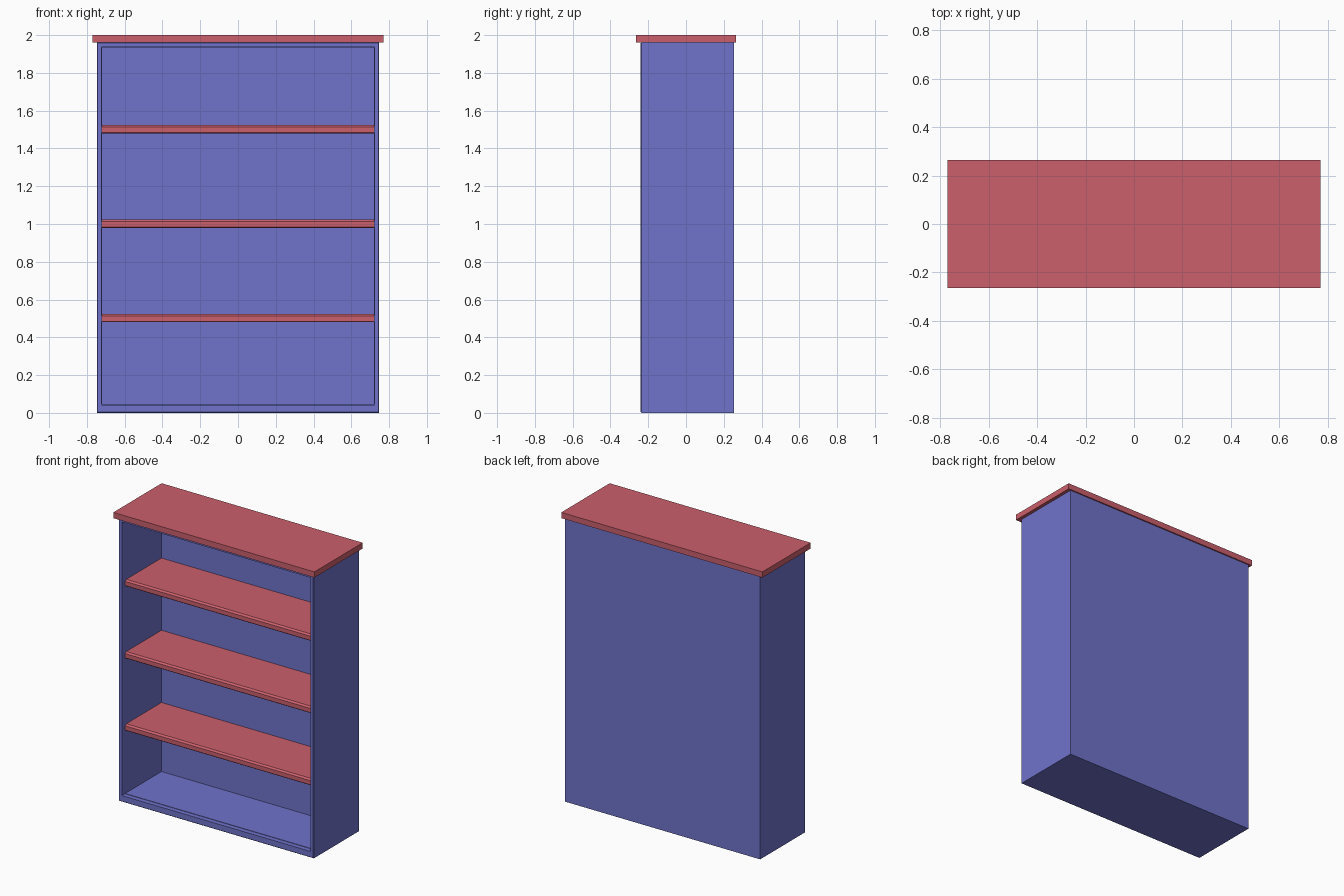
import bpy
import bmesh

default = bpy.data.objects.get("Cube")
if default:
    bpy.data.objects.remove(default, do_unlink=True)


def make_material(name, rgb):
    mat = bpy.data.materials.new(name)
    mat.use_nodes = True
    color = (*rgb, 1.0)
    mat.diffuse_color = color
    mat.node_tree.nodes["Principled BSDF"].inputs["Base Color"].default_value = color
    return mat


blue = make_material("painted blue", (0.16, 0.17, 0.60))
red = make_material("painted red", (0.60, 0.115, 0.15))


def add_mesh(name, bm, mat):
    bmesh.ops.recalc_face_normals(bm, faces=bm.faces)
    mesh = bpy.data.meshes.new(name)
    bm.to_mesh(mesh)
    bm.free()
    mesh.materials.append(mat)
    obj = bpy.data.objects.new(name, mesh)
    bpy.context.collection.objects.link(obj)
    return obj


def loft(name, rings, mat):
    """Join rectangles (half width, bottom, top, y) into one closed shell."""
    bm = bmesh.new()
    loops = [[bm.verts.new(p) for p in ((-w, y, lo), (w, y, lo), (w, y, hi), (-w, y, hi))]
             for w, lo, hi, y in rings]
    for a, b in zip(loops, loops[1:]):
        for i in range(4):
            j = (i + 1) % 4
            bm.faces.new((a[i], a[j], b[j], b[i]))
    bm.faces.new(loops[0])
    bm.faces.new(loops[-1])
    return add_mesh(name, bm, mat)


def extrude_profile(name, profile, half_width, mat):
    """Sweep a side profile of (y, z) points along x."""
    bm = bmesh.new()
    face = bm.faces.new([bm.verts.new((-half_width, y, z)) for y, z in profile])
    swept = bmesh.ops.extrude_face_region(bm, geom=[face])["geom"]
    verts = [v for v in swept if isinstance(v, bmesh.types.BMVert)]
    bmesh.ops.translate(bm, verts=verts, vec=(2 * half_width, 0, 0))
    return add_mesh(name, bm, mat)


# Case: outer shell, eased front edge, then the hollow with a fine inner step
FRONT, BACK, INNER_BACK = -0.24, 0.255, 0.19
loft("case", [
    (0.747, 0, 1.96, BACK),
    (0.747, 0, 1.96, FRONT + 0.004),
    (0.744, 0.004, 1.957, FRONT),
    (0.722, 0.043, 1.938, FRONT),
    (0.722, 0.043, 1.938, FRONT + 0.033),
    (0.719, 0.046, 1.935, FRONT + 0.033),
    (0.719, 0.046, 1.935, INNER_BACK),
], blue)

# Top board overhanging the case
loft("top_board", [(0.77, 1.96, 2, -0.264), (0.77, 1.96, 2, 0.264)], red)

# Three shelves with a chamfered front edge
shelf_front = FRONT + 0.033
for name, z in (("lower", 0.5), ("middle", 1.0), ("upper", 1.5)):
    extrude_profile(name + "_shelf", [
        (INNER_BACK, z - 0.02), (INNER_BACK, z + 0.024),
        (shelf_front + 0.012, z + 0.024), (shelf_front, z + 0.014),
        (shelf_front, z - 0.015), (shelf_front + 0.005, z - 0.02),
    ], 0.719, red)
